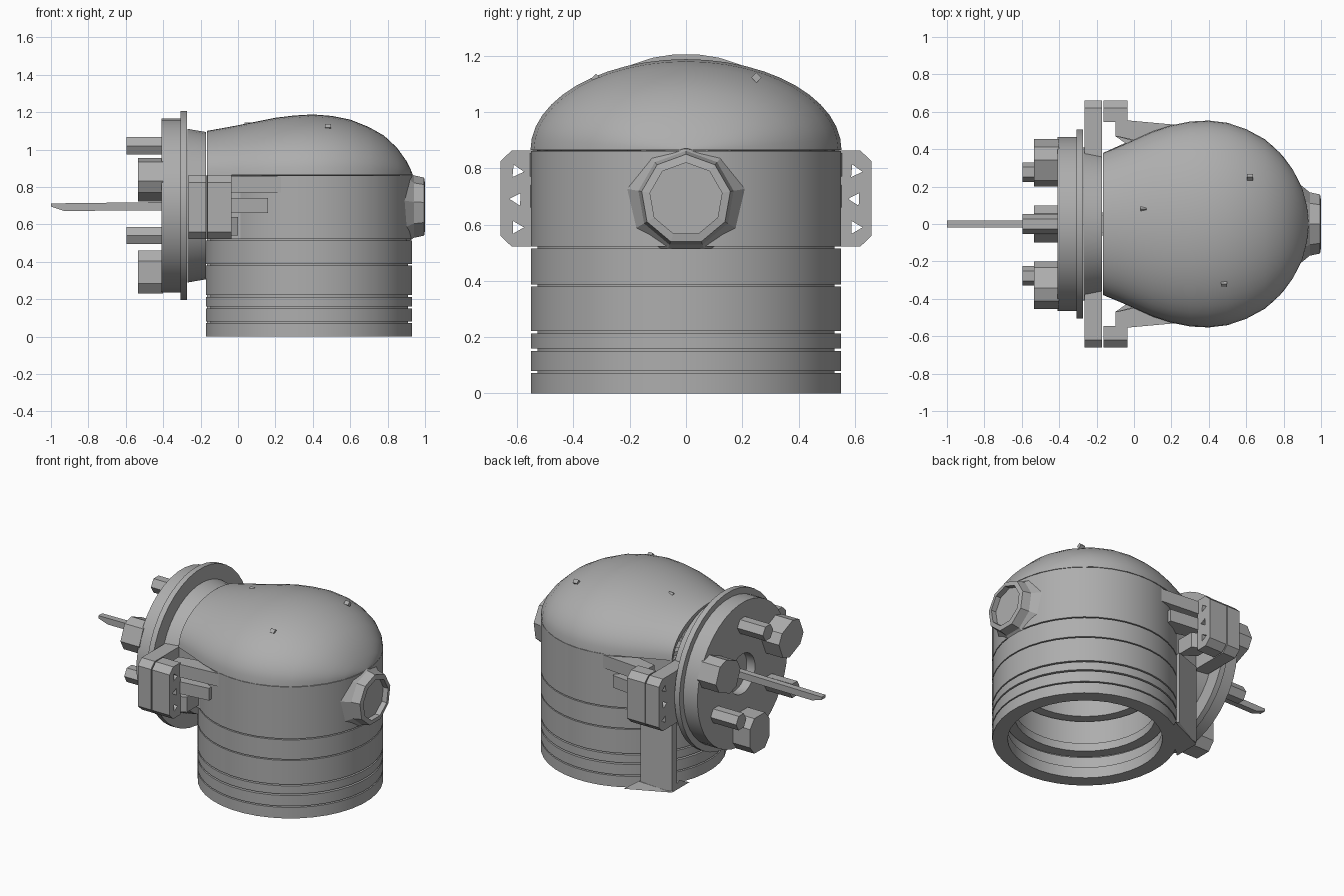
import bpy, bmesh, math
from mathutils import Matrix, Vector

if "Cube" in bpy.data.objects:
    bpy.data.objects.remove(bpy.data.objects["Cube"])

grey = bpy.data.materials.new("plain grey")
grey.use_nodes = True
tone = (0.42, 0.42, 0.42, 1)
grey.diffuse_color = tone
grey.node_tree.nodes["Principled BSDF"].inputs["Base Color"].default_value = tone

ALONG_X = Matrix.Rotation(math.radians(90), 4, 'Y')
BODY_X, FACE_Z = 0.38, 0.7


def finish(name, bm, smooth=0):
    bmesh.ops.recalc_face_normals(bm, faces=bm.faces)
    mesh = bpy.data.meshes.new(name)
    bm.to_mesh(mesh)
    bm.free()
    obj = bpy.data.objects.new(name, mesh)
    bpy.context.collection.objects.link(obj)
    mesh.materials.append(grey)
    if smooth:
        bpy.ops.object.select_all(action='DESELECT')
        obj.select_set(True)
        bpy.context.view_layer.objects.active = obj
        bpy.ops.object.shade_smooth_by_angle(angle=math.radians(smooth))
    return obj


def lathe(name, profile, place, sides=40, smooth=30):
    """Spin a closed (radius, height) loop round z, then place it."""
    bm = bmesh.new()
    rings = []
    for i in range(sides):
        a = 2 * math.pi * (i + 0.5) / sides
        rings.append([bm.verts.new((r * math.cos(a), r * math.sin(a), h)) for r, h in profile])
    n = len(profile)
    for i in range(sides):
        a, b = rings[i], rings[(i + 1) % sides]
        for j in range(n):
            k = (j + 1) % n
            bm.faces.new((a[j], b[j], b[k], a[k]))
    bmesh.ops.remove_doubles(bm, verts=bm.verts, dist=0.0001)
    bmesh.ops.transform(bm, matrix=place, verts=bm.verts)
    return finish(name, bm, smooth)


def tube(r_in, r_out, low, high):
    return [(r_in, low), (r_out, low), (r_out, high), (r_in, high)]


def hull(name, points):
    bm = bmesh.new()
    for p in points:
        bm.verts.new(p)
    bmesh.ops.convex_hull(bm, input=bm.verts)
    return finish(name, bm)


def prism(name, outline, x0, x1):
    """Extrude a convex (y, z) outline along x."""
    return hull(name, [(x, y, z) for x in (x0, x1) for y, z in outline])


def upright(name, outline, z0, z1):
    """Extrude a convex (x, y) outline along z."""
    return hull(name, [(x, y, z) for z in (z0, z1) for x, y in outline])


def ngon(y, z, r, sides, turn=0.0):
    angles = [turn + 2 * math.pi * i / sides for i in range(sides)]
    return [(y + r * math.cos(a), z + r * math.sin(a)) for a in angles]


# Stacked collar rings and the plain wall above them, open underneath
stand = Matrix.Translation((BODY_X, 0, 0))
bands = [(0, 0.072, 0.46), (0.08, 0.15, 0.48), (0.16, 0.213, 0.42),
         (0.222, 0.38, 0.45), (0.387, 0.515, 0.4)]
for i, (low, high, inner) in enumerate(bands):
    lathe("collar_ring_%d" % (i + 1), tube(inner, 0.552, low, high), stand)
lathe("collar_core", tube(0.49, 0.53, 0.05, 0.54), stand)
lathe("hood_wall", tube(0.5, 0.552, 0.522, 0.862), stand)

# Squared neck sides, joining the wall to the face
for label, s in (("left", 1), ("right", -1)):
    upright(label + "_neck_side", [(-0.165, s * 0.3), (-0.165, s * 0.375), (0.05, s * 0.42),
                                   (0.05, s * 0.36)], 0.522, 0.864)

# Hood: stations of (x, half width, crown height) from the neck to the far end
stations = [(-0.165, 0.38, 1.10), (-0.08, 0.415, 1.115), (0.0, 0.45, 1.13), (0.1, 0.495, 1.15),
            (0.2, 0.528, 1.17), (0.3, 0.548, 1.182), (0.4, 0.553, 1.188), (0.5, 0.541, 1.18),
            (0.6, 0.507, 1.16), (0.7, 0.453, 1.12), (0.78, 0.381, 1.075), (0.85, 0.29, 1.01),
            (0.9, 0.19, 0.94), (0.925, 0.09, 0.89), (0.932, 0.02, 0.87)]
BROW, steps = 0.865, 24
bm = bmesh.new()
arches = []
for x, w, top in stations:
    arc = [math.pi * i / steps for i in range(steps + 1)]
    arches.append([bm.verts.new((x, w * math.cos(a), BROW + (top - BROW) * math.sin(a))) for a in arc])
for a, b in zip(arches, arches[1:]):
    for j in range(steps):
        bm.faces.new((a[j], a[j + 1], b[j + 1], b[j]))
dome = finish("hood_dome", bm, 60)
mod = dome.modifiers.new("thickness", 'SOLIDIFY')
mod.thickness = 0.05
mod.offset = -1
mod = dome.modifiers.new("crisp rim", 'EDGE_SPLIT')
mod.split_angle = math.radians(50)

# Small studs almost flush with the dome
for i, (x, y, z) in enumerate([(0.62, 0.25, 1.122), (0.05, 0.08, 1.126), (0.48, -0.32, 1.118)]):
    prism("dome_stud_%d" % (i + 1), ngon(y, z, 0.018, 4), x - 0.016, x + 0.016)

# Round knob with a flared rim
knob = Matrix.Translation((0, 0, 0.69)) @ ALONG_X
lathe("knob_rim", [(0, 0.8), (0.27, 0.82), (0.172, 0.94), (0.16, 0.995), (0.13, 1.0),
                   (0.13, 0.965), (0, 0.965)], knob, 9, 0)

# Face assembly: neck ring, flange and front disc
face = Matrix.Translation((0, 0, FACE_Z)) @ ALONG_X
lathe("neck_ring", [(0.3, -0.27), (0.412, -0.27), (0.395, -0.172), (0.3, -0.172)], face)
lathe("face_flange", tube(0.3, 0.507, -0.308, -0.272), face)
lathe("face_disc", [(0, -0.3), (0.467, -0.3), (0.467, -0.41), (0.13, -0.41), (0.13, -0.35),
                    (0, -0.35)], face)

# Blocks and pins alternate round the disc
block_shape = [(u * su, v * sv) for u, v in ((0.1, 0.06), (0.055, 0.115))
               for su in (1, -1) for sv in (1, -1)]
for i, (block_turn, pin_turn) in enumerate([(180, 0), (67, 120), (-67, -120)]):
    a, b = math.radians(block_turn), math.radians(pin_turn)
    out, side = Vector((math.sin(a), math.cos(a))), Vector((math.cos(a), -math.sin(a)))
    centre = Vector((0, FACE_Z)) + out * 0.355
    prism("face_block_%d" % (i + 1), [centre + side * u + out * v for u, v in block_shape],
          -0.535, -0.4)
    prism("face_pin_%d" % (i + 1),
          ngon(0.32 * math.sin(b), FACE_Z + 0.32 * math.cos(b), 0.053, 6, b), -0.595, -0.4)

# Thin pointer
hull("pointer", [(x, y, z) for y in (-0.02, 0.02)
                 for x, z in ((-0.34, 0.675), (-0.34, 0.72), (-0.93, 0.672), (-1.0, 0.695), (-1.0, 0.712))])

# Side brackets with pierced lugs and gussets
for label, s in (("left", 1), ("right", -1)):
    def shape(inner, outer):
        return [(s * inner, 0.522), (s * (outer - 0.04), 0.522), (s * outer, 0.56),
                (s * outer, 0.825), (s * (outer - 0.04), 0.863), (s * inner, 0.863)]
    plate = prism(label + "_bracket_plate", shape(0.34, 0.66), -0.265, -0.17)
    lug = prism(label + "_bracket_lug", shape(0.545, 0.66), -0.163, -0.035)
    for i, z in enumerate((0.59, 0.69, 0.79)):
        cutter = prism("%s_hole_cutter_%d" % (label, i + 1), ngon(s * 0.602, z, 0.026, 3, i), -0.4, 0.1)
        cutter.hide_render = True
        cutter.hide_viewport = True
        for part in (plate, lug):
            mod = part.modifiers.new("hole", 'BOOLEAN')
            mod.object = cutter
            mod.operation = 'DIFFERENCE'
            mod.solver = 'EXACT'
    for i, (z0, z1, reach) in enumerate([(0.54, 0.64, 0.0), (0.66, 0.74, 0.16), (0.77, 0.855, 0.23)]):
        hull("%s_gusset_%d" % (label, i + 1),
             [(x, s * y, z) for z in (z0, z1) for x, y in
              ((-0.1, 0.47), (-0.1, 0.56), (-0.04, 0.55), (reach, 0.53), (reach, 0.4))])

# Upright strut hugging the collar with a low foot, on one side only
upright("strut", [(-0.165, 0.33), (-0.165, 0.38), (0.02, 0.445), (0.02, 0.37)], 0.01, 0.53)
hull("strut_foot", [(-0.165, 0.2, 0), (-0.165, 0.38, 0), (0.1, 0.5, 0), (0.05, 0.4, 0),
                    (-0.16, 0.3, 0.05), (0.03, 0.45, 0.05)])
